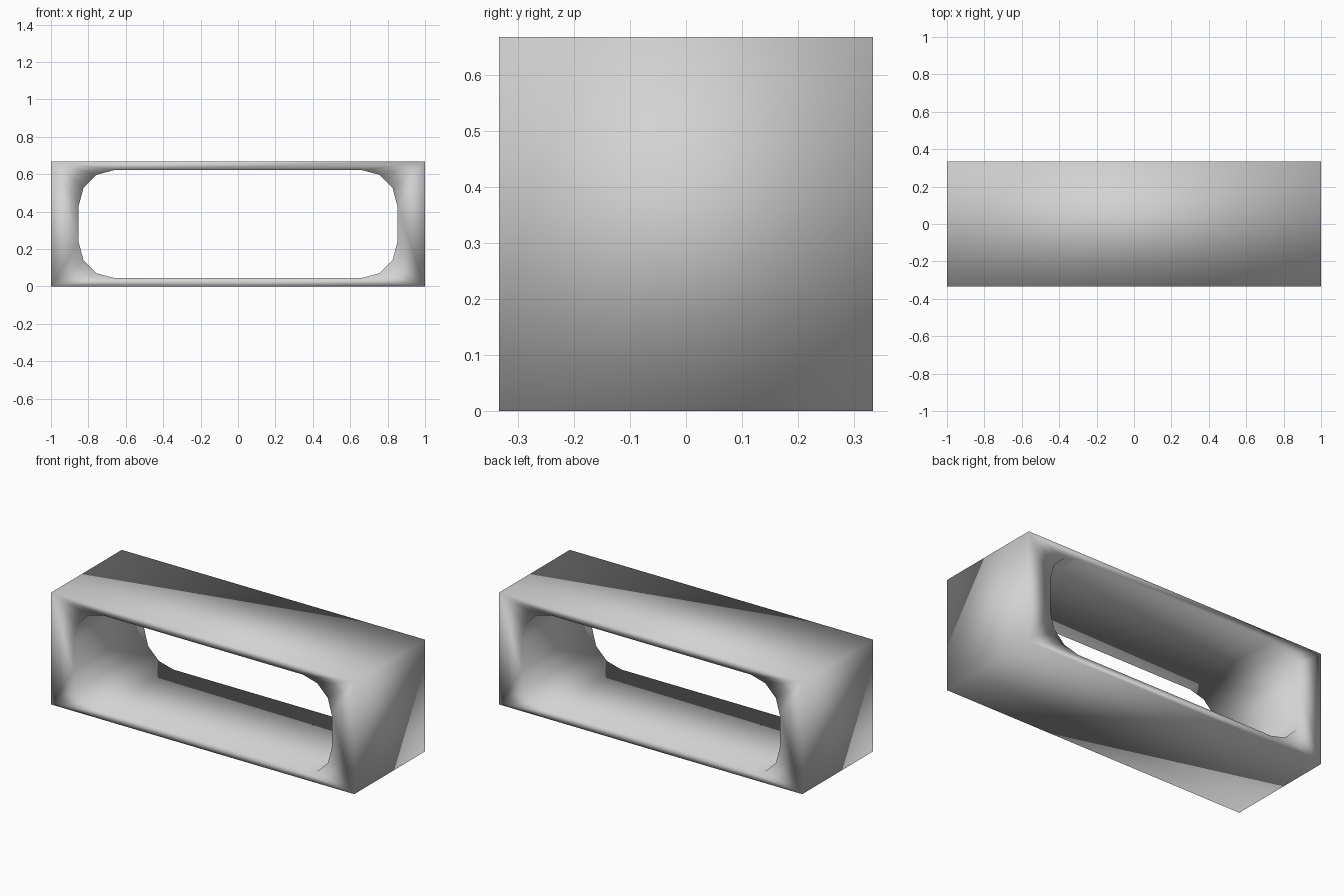
import bpy, bmesh
from math import sin, cos, pi

if "Cube" in bpy.data.objects:
    bpy.data.objects.remove(bpy.data.objects["Cube"], do_unlink=True)

HALF_W, HALF_D, HALF_H = 1.0, 0.3333, 0.3333
CENTRE_X, CENTRE_Z, RADIUS = 0.66, 0.097, 0.192   # rounded corners of the opening
STEPS = 3                                         # segments per rounded corner
SIGNS = [(1, 1), (-1, 1), (-1, -1), (1, -1)]

grey = bpy.data.materials.new("light grey")
grey.use_nodes = True
colour = (0.65, 0.65, 0.65, 1)
grey.diffuse_color = colour
grey.node_tree.nodes["Principled BSDF"].inputs["Base Color"].default_value = colour

bm = bmesh.new()


def end_frame(side):
    """Flat end with a rounded opening; side 1 is the front, -1 the back."""
    def vert(x, z):
        return bm.verts.new((side * x, -side * HALF_D, HALF_H + z))

    corners = [vert(sx * HALF_W, sz * HALF_H) for sx, sz in SIGNS]
    ring = []
    for i, (sx, sz) in enumerate(SIGNS):
        for j in range(STEPS + 1):
            a = (i + j / STEPS) * pi / 2
            ring.append(vert(sx * CENTRE_X + RADIUS * cos(a),
                             sz * CENTRE_Z + RADIUS * sin(a)))
    n = STEPS + 1
    for i in range(4):
        inner = [ring[k % len(ring)] for k in range(n * (i + 1), n * i - 1, -1)]
        bm.faces.new([corners[i], corners[(i + 1) % 4]] + inner)
    return corners, ring


def join(front, back, offset):
    """Quads between a front loop and the mirrored back loop."""
    n = len(front)
    for k in range(n):
        m = (k + 1) % n
        bm.faces.new([front[k], front[m],
                      back[(offset - m) % n], back[(offset - k) % n]])


front_corners, front_ring = end_frame(1)
back_corners, back_ring = end_frame(-1)
join(front_corners, back_corners, 1)                # outer walls
join(front_ring, back_ring, 2 * (STEPS + 1) - 1)    # inside of the opening
bmesh.ops.recalc_face_normals(bm, faces=bm.faces)

# Smooth shading everywhere, across the corners too
for f in bm.faces:
    f.smooth = True

mesh = bpy.data.meshes.new("hollow_block")
bm.to_mesh(mesh)
bm.free()
mesh.materials.append(grey)
block = bpy.data.objects.new("hollow_block", mesh)
bpy.context.collection.objects.link(block)
